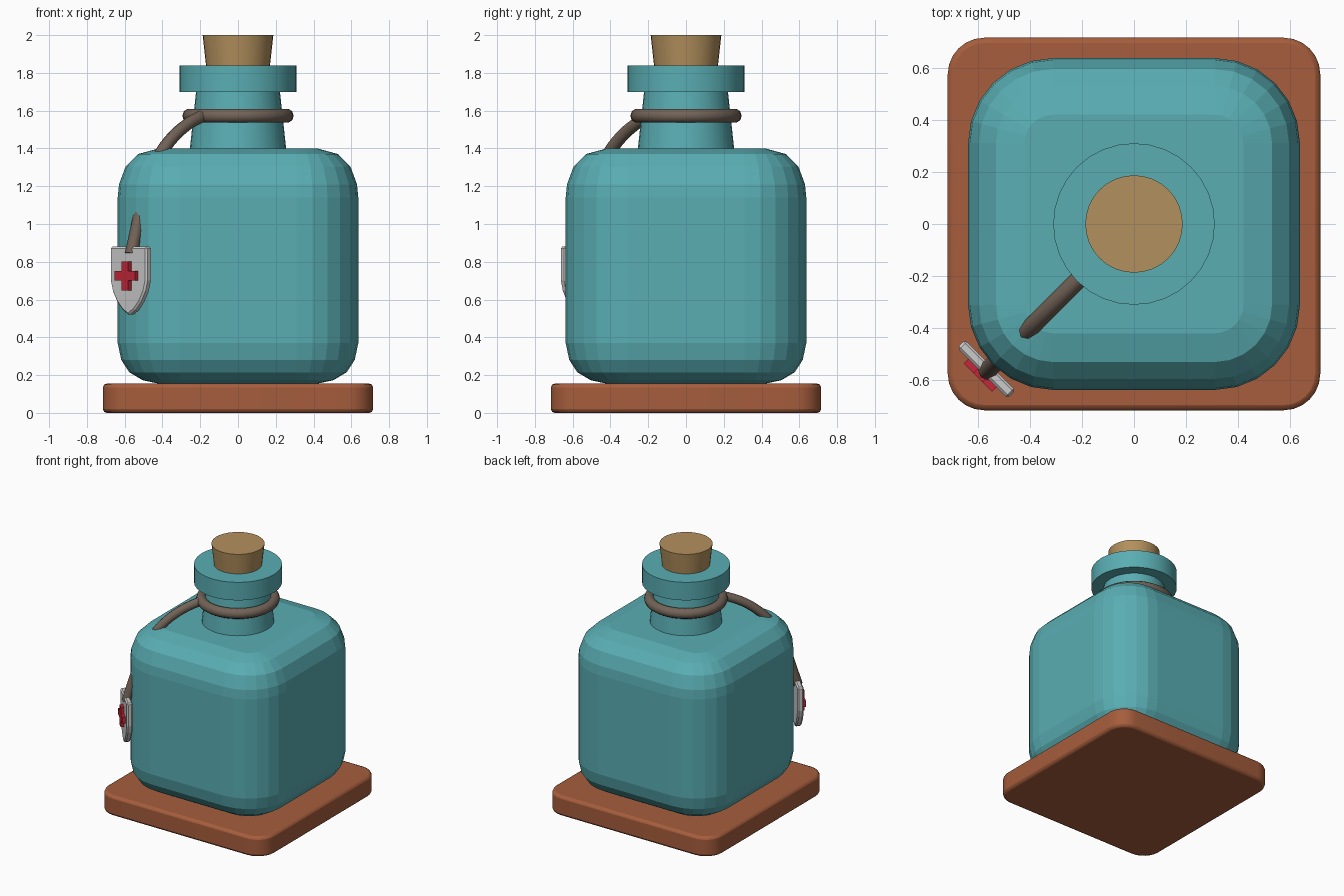
import bpy, bmesh
from math import sin, cos, pi, radians
from mathutils import Matrix

if "Cube" in bpy.data.objects:
    bpy.data.objects.remove(bpy.data.objects["Cube"])


def material(name, rgb):
    m = bpy.data.materials.new(name)
    m.diffuse_color = (*rgb, 1)
    m.use_nodes = True
    m.node_tree.nodes["Principled BSDF"].inputs["Base Color"].default_value = m.diffuse_color
    return m


teal = material("teal_glass", (0.10, 0.42, 0.45))
wood = material("wood", (0.38, 0.11, 0.045))
cork_tan = material("cork_tan", (0.45, 0.28, 0.11))
rope = material("rope_brown", (0.17, 0.125, 0.095))
red = material("red_enamel", (0.55, 0.02, 0.04))


def finish(ob, mat=None, bevel=0, segments=2, smooth=None):
    if mat:
        ob.data.materials.append(mat)
    bpy.ops.object.select_all(action='DESELECT')
    ob.select_set(True)
    bpy.context.view_layer.objects.active = ob
    if bevel:
        b = ob.modifiers.new("bevel", 'BEVEL')
        b.width, b.segments, b.limit_method = bevel, segments, 'ANGLE'
        b.angle_limit = radians(35)
    if smooth:
        bpy.ops.object.shade_smooth_by_angle(angle=radians(smooth))
    return ob


def loft(name, rings):
    """Skin a stack of equal-length point rings and cap both ends."""
    bm = bmesh.new()
    rows = [[bm.verts.new(p) for p in ring] for ring in rings]
    n = len(rows[0])
    for a, b in zip(rows, rows[1:]):
        for i in range(n):
            j = (i + 1) % n
            bm.faces.new((a[i], a[j], b[j], b[i]))
    bm.faces.new(rows[0][::-1])
    bm.faces.new(rows[-1])
    bmesh.ops.recalc_face_normals(bm, faces=bm.faces)
    me = bpy.data.meshes.new(name)
    bm.to_mesh(me)
    bm.free()
    ob = bpy.data.objects.new(name, me)
    bpy.context.collection.objects.link(ob)
    return ob


def rounded_square(half, radius, z, seg=6):
    c = half - radius
    pts = []
    for k, (sx, sy) in enumerate([(1, 1), (-1, 1), (-1, -1), (1, -1)]):
        for i in range(seg + 1):
            a = (k + i / seg) * pi / 2
            pts.append((sx * c + radius * cos(a), sy * c + radius * sin(a), z))
    return pts


def circle(r, z, n=32):
    return [(r * cos(2 * pi * i / n), r * sin(2 * pi * i / n), z) for i in range(n)]


def plate(name, outline, z0, z1):
    return loft(name, [[(x, y, z) for x, y in outline] for z in (z0, z1)])


# Wooden base
finish(loft("base", [rounded_square(0.715, 0.14, z) for z in (0, 0.155)]),
       wood, 0.02, 2, 30)

# Faceted square bottle body with softly rounded shoulders
profile = [(0.42, 0.155), (0.505, 0.173), (0.575, 0.215), (0.618, 0.28), (0.637, 0.37),
           (0.637, 1.14), (0.63, 1.21), (0.595, 1.305), (0.53, 1.37), (0.42, 1.40)]
finish(loft("bottle_body", [rounded_square(h, h - 0.31, z) for h, z in profile]), teal)

# Tapered neck with its wide lip
finish(loft("bottle_neck", [circle(r, z) for r, z in
            [(0.257, 1.38), (0.222, 1.70), (0.31, 1.70), (0.31, 1.84)]]), teal, smooth=30)

# Cork
finish(loft("cork", [circle(r, z) for r, z in [(0.165, 1.80), (0.187, 2.0)]]),
       cork_tan, smooth=30)

# Rope loop around the neck
bpy.ops.mesh.primitive_torus_add(location=(0, 0, 1.573), major_radius=0.257,
                                 minor_radius=0.038, major_segments=32, minor_segments=10)
loop = bpy.context.object
loop.name = "rope_loop"
finish(loop, rope, smooth=60)

# Rope strand running down the corner to the tag
cu = bpy.data.curves.new("rope_strand", 'CURVE')
cu.dimensions = '3D'
cu.bevel_depth = 0.034
cu.bevel_resolution = 2
cu.use_fill_caps = True
sp = cu.splines.new('NURBS')
path = [(0.18, 1.575), (0.24, 1.55), (0.33, 1.48), (0.41, 1.38), (0.48, 1.22),
        (0.525, 1.03), (0.565, 0.84)]
sp.points.add(len(path) - 1)
for p, (d, z) in zip(sp.points, path):
    p.co = (-d, -d, z, 1)
sp.use_endpoint_u = True
sp.order_u = 3
sp.resolution_u = 4
strand = bpy.data.objects.new("rope_strand", cu)
bpy.context.collection.objects.link(strand)
finish(strand, rope)
bpy.ops.object.convert(target='MESH')
bpy.ops.object.shade_smooth_by_angle(angle=radians(60))

# Shield tag facing outward from the front-left corner
tag_frame = (Matrix.Translation((-0.567, -0.557, 0)) @ Matrix.Rotation(radians(-45), 4, 'Z')
             @ Matrix.Rotation(radians(90), 4, 'X'))
side = [(0.137, 0.88), (0.137, 0.70), (0.122, 0.645), (0.09, 0.59), (0.048, 0.545)]
outline = [(-x, y) for x, y in side] + [(0, 0.517)] + side[::-1]
shield = finish(plate("shield_tag", outline, -0.022, 0.022), None, 0.01, 1)
shield.matrix_world = tag_frame

# Raised red cross
a, b = 0.025, 0.077
quarter = [(b, -a), (b, a), (a, a)]
cross = []
for k in range(4):
    c, s = round(cos(k * pi / 2)), round(sin(k * pi / 2))
    cross += [(c * x - s * y, 0.725 + s * x + c * y) for x, y in quarter]
finish(plate("red_cross", cross, 0.015, 0.046), red).matrix_world = tag_frame
